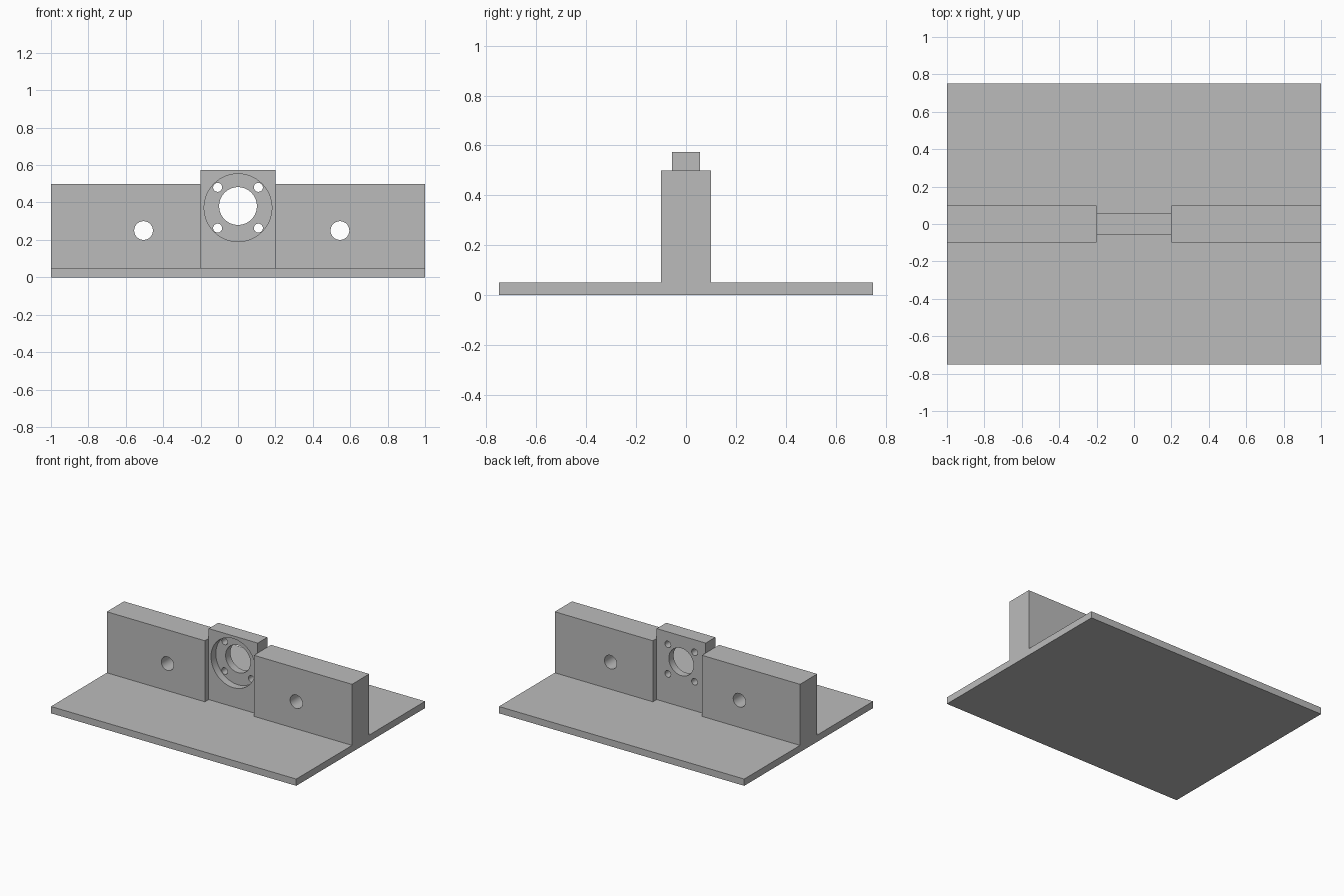
import bpy
import bmesh
from math import radians
from mathutils import Matrix, Vector

default_cube = bpy.data.objects.get("Cube")
if default_cube:
    bpy.data.objects.remove(default_cube, do_unlink=True)

# Single plain grey material
GREY = (0.5, 0.5, 0.5, 1.0)
grey = bpy.data.materials.new("plain grey")
grey.use_nodes = True
grey.diffuse_color = GREY
for node in grey.node_tree.nodes:
    if node.type == 'BSDF_PRINCIPLED':
        node.inputs["Base Color"].default_value = GREY


def add_object(name, bm):
    mesh = bpy.data.meshes.new(name)
    bm.to_mesh(mesh)
    bm.free()
    mesh.materials.append(grey)
    obj = bpy.data.objects.new(name, mesh)
    bpy.context.collection.objects.link(obj)
    return obj


def box(name, low, high):
    """Box spanning two opposite corners."""
    low, high = Vector(low), Vector(high)
    bm = bmesh.new()
    bmesh.ops.create_cube(bm, size=1)
    for v in bm.verts:
        v.co = [high[i] if v.co[i] > 0 else low[i] for i in range(3)]
    return add_object(name, bm)


def drill(obj, x, z, radius, y_front=-0.3, y_back=0.3):
    """Cut a round hole along y between two depths."""
    bm = bmesh.new()
    place = (Matrix.Translation((x, (y_front + y_back) / 2, z))
             @ Matrix.Rotation(radians(90), 4, 'X'))
    bmesh.ops.create_cone(bm, cap_ends=True, segments=64, radius1=radius,
                          radius2=radius, depth=y_back - y_front, matrix=place)
    cutter = add_object("hole_cutter", bm)
    cutter.hide_render = True
    mod = obj.modifiers.new("hole", 'BOOLEAN')
    mod.operation = 'DIFFERENCE'
    mod.solver = 'EXACT'
    mod.object = cutter
    select(obj)
    bpy.ops.object.modifier_apply(modifier=mod.name)
    bpy.data.objects.remove(cutter, do_unlink=True)


def select(obj):
    bpy.ops.object.select_all(action='DESELECT')
    obj.select_set(True)
    bpy.context.view_layer.objects.active = obj


BASE_TOP = 0.05
WALL_TOP = 0.5
MOUNT_HALF = 0.2
MOUNT_DEPTH = 0.056

# Base plate
box("base_plate", (-1, -0.75, 0), (1, 0.75, BASE_TOP))

# Thick side walls, each with one through hole
right_wall = box("right_wall", (-1, -0.1, BASE_TOP), (-MOUNT_HALF, 0.1, WALL_TOP))
left_wall = box("left_wall", (MOUNT_HALF, -0.1, BASE_TOP), (1, 0.1, WALL_TOP))
drill(right_wall, -0.505, 0.25, 0.05)
drill(left_wall, 0.545, 0.25, 0.05)

# Central mount: round front recess, main bore and four screw holes
mount = box("centre_mount", (-MOUNT_HALF, -MOUNT_DEPTH, BASE_TOP),
            (MOUNT_HALF, MOUNT_DEPTH, 0.573))
drill(mount, 0, 0.372, 0.181, y_back=0)
drill(mount, 0, 0.381, 0.101)
for side in (-1, 1):
    for level in (-1, 1):
        drill(mount, side * 0.109, 0.372 + level * 0.109, 0.024)

# Smooth hole walls, sharp edges elsewhere
for obj in (right_wall, left_wall, mount):
    select(obj)
    bpy.ops.object.shade_smooth_by_angle(angle=radians(30))
